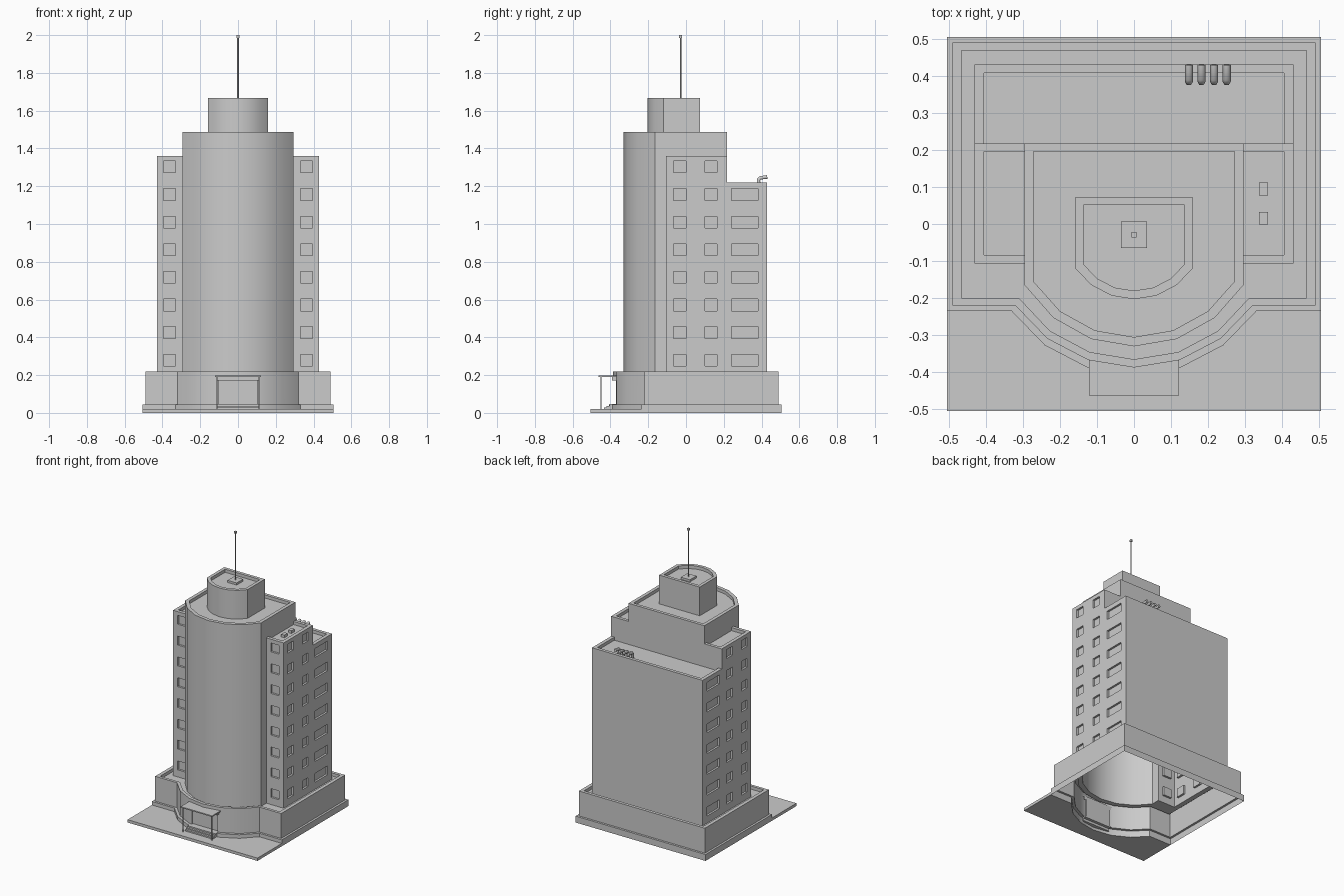
import bpy, bmesh, math
from mathutils import Vector

if "Cube" in bpy.data.objects:
    bpy.data.objects.remove(bpy.data.objects["Cube"])


def make(name, verts, faces):
    me = bpy.data.meshes.new(name)
    me.from_pydata(verts, [], faces)
    bm = bmesh.new()
    bm.from_mesh(me)
    bmesh.ops.recalc_face_normals(bm, faces=bm.faces)
    bm.to_mesh(me)
    bm.free()
    ob = bpy.data.objects.new(name, me)
    bpy.context.collection.objects.link(ob)
    return ob


def prism(name, rings):
    """Closed solid through a list of (outline, z) rings."""
    n = len(rings[0][0])
    verts = [(x, y, z) for pts, z in rings for x, y in pts]
    faces = [tuple(range(n)), tuple(range(len(verts) - n, len(verts)))]
    for r in range(len(rings) - 1):
        for i in range(n):
            j = (i + 1) % n
            faces.append((r * n + i, r * n + j, r * n + n + j, r * n + n + i))
    return make(name, verts, faces)


def boxes(name, ranges):
    """One mesh made of boxes given as (x0, x1, y0, y1, z0, z1)."""
    verts, faces = [], []
    for x0, x1, y0, y1, z0, z1 in ranges:
        b = len(verts)
        verts += [(x, y, z) for z in (z0, z1) for x, y in ((x0, y0), (x1, y0), (x1, y1), (x0, y1))]
        quads = ((0, 3, 2, 1), (4, 5, 6, 7), (0, 1, 5, 4), (1, 2, 6, 5), (2, 3, 7, 6), (3, 0, 4, 7))
        faces += [tuple(b + i for i in q) for q in quads]
    return make(name, verts, faces)


def arc(hw, ys, yf, n=6):
    """Bowed front from (-hw, ys) through (0, yf) to (hw, ys)."""
    d = ys - yf
    r = (hw * hw + d * d) / (2 * d)
    a = math.asin(hw / r)
    return [(r * math.sin(t), yf + r - r * math.cos(t))
            for t in (a * (2 * i / n - 1) for i in range(n + 1))]


def bowed(x, yb, hw, ys, yf):
    side = x > hw + 0.001
    return ([(x, yb), (-x, yb)] + ([(-x, ys)] if side else [])
            + arc(hw, ys, yf) + ([(x, ys)] if side else []))


def rect(x, y0, y1):
    return [(x, y1), (-x, y1), (-x, y0), (x, y0)]


def parapet(name, outer, inner, z0, z1, depth=0.022):
    return prism(name, [(outer, z0), (outer, z1), (inner, z1), (inner, z1 - depth)])


def boolean(ob, other, op):
    m = ob.modifiers.new(op, 'BOOLEAN')
    m.object, m.operation, m.solver = other, op, 'EXACT'
    bpy.context.view_layer.objects.active = ob
    bpy.ops.object.modifier_apply(modifier=m.name)
    bpy.data.objects.remove(other)


def smooth(ob):
    bpy.ops.object.select_all(action='DESELECT')
    ob.select_set(True)
    bpy.context.view_layer.objects.active = ob
    bpy.ops.object.shade_smooth_by_angle(angle=math.radians(30))


# Building shell: stacked volumes with sunken roofs, joined into one
building = parapet("building", bowed(0.49, 0.49, 0.32, -0.22, -0.387),
                   bowed(0.465, 0.468, 0.31, -0.2, -0.365), 0, 0.22)
volumes = [
    prism("plinth", [(bowed(0.505, 0.505, 0.33, -0.235, -0.407), z) for z in (0, 0.045)]),
    parapet("wings", rect(0.43, -0.107, 0.217), rect(0.405, -0.083, 0.195), 0.1, 1.36),
    parapet("back_block", rect(0.43, 0.1, 0.43), rect(0.405, 0.13, 0.407), 0.12, 1.22),
    parapet("tower", bowed(0.295, 0.217, 0.295, -0.165, -0.33),
            bowed(0.271, 0.195, 0.271, -0.155, -0.305), 0.14, 1.487),
    parapet("penthouse", bowed(0.158, 0.073, 0.158, -0.12, -0.203),
            bowed(0.136, 0.051, 0.136, -0.109, -0.18), 1.3, 1.667),
]
for v in volumes:
    boolean(building, v, 'UNION')

# Window recesses and the doorway
cuts = [(-0.1, 0.1, -0.45, -0.36, 0.046, 0.172)]
D = 0.014
for row in range(8):
    z0 = 0.248 + row * 0.1462
    z1 = z0 + 0.062
    for s in (-1, 1):
        cuts.append((*sorted((s * 0.33, s * 0.395)), -0.15, -0.107 + D, z0, z1))
        cols = [(-0.065, 0.0), (0.1, 0.165)] + ([(0.242, 0.382)] if row < 7 else [])
        for y0, y1 in cols:
            cuts.append((*sorted((s * (0.43 - D), s * 0.46)), y0, y1, z0, z1))
boolean(building, boxes("cutter", cuts), 'DIFFERENCE')

# The shell is open underneath
bm = bmesh.new()
bm.from_mesh(building.data)
under = [f for f in bm.faces if all(abs(v.co.z) < 1e-4 for v in f.verts)]
bmesh.ops.delete(bm, geom=under, context='FACES')
bm.to_mesh(building.data)
bm.free()
smooth(building)

# Front plaza fitted around the bow
plaza = ([(-0.505, -0.235), (-0.505, -0.505), (0.505, -0.505), (0.505, -0.235)]
         + arc(0.33, -0.235, -0.407)[::-1])
prism("plaza", [(plaza, 0), (plaza, 0.02)])

# Entrance: steps, canopy, posts and lintel
boxes("steps", [(-0.108, 0.108, -0.435, -0.38, 0.02, 0.029),
                (-0.108, 0.108, -0.42, -0.38, 0.029, 0.037),
                (-0.108, 0.108, -0.405, -0.36, 0.037, 0.046)])
boxes("canopy", [(-0.122, 0.122, -0.462, -0.367, 0.19, 0.198)])
boxes("canopy_posts", [(s * 0.112 - 0.003, s * 0.112 + 0.003, -0.453, -0.447, 0.02, 0.19)
                       for s in (-1, 1)])
boxes("door_lintel", [(-0.112, 0.112, -0.392, -0.365, 0.172, 0.19)])

# Roof vents on the right wing
boxes("roof_boxes", [(0.337, 0.362, y, y + 0.035, 1.335, 1.357) for y in (-0.002, 0.077)])

# Bent exhaust pipes on the back roof
for i in range(4):
    x = 0.148 + i * 0.034
    cu = bpy.data.curves.new("exhaust_pipe", 'CURVE')
    cu.dimensions = '3D'
    cu.bevel_depth, cu.bevel_resolution, cu.use_fill_caps = 0.011, 1, True
    path = [(0.384, 1.195), (0.384, 1.234), (0.392, 1.244), (0.43, 1.249)]
    sp = cu.splines.new('POLY')
    sp.points.add(len(path) - 1)
    for p, (y, z) in zip(sp.points, path):
        p.co = (x, y, z, 1)
    ob = bpy.data.objects.new("exhaust_pipe", cu)
    bpy.context.collection.objects.link(ob)

# Antenna with its foot and tip
boxes("antenna_foot", [(-0.035, 0.035, -0.065, 0.007, 1.645, 1.66)])
bpy.ops.mesh.primitive_cylinder_add(vertices=8, radius=0.004, depth=0.34, location=(0, -0.029, 1.82))
bpy.context.object.name = "antenna_mast"
smooth(bpy.context.object)
boxes("antenna_tip", [(-0.007, 0.007, -0.036, -0.022, 1.986, 2.0)])
